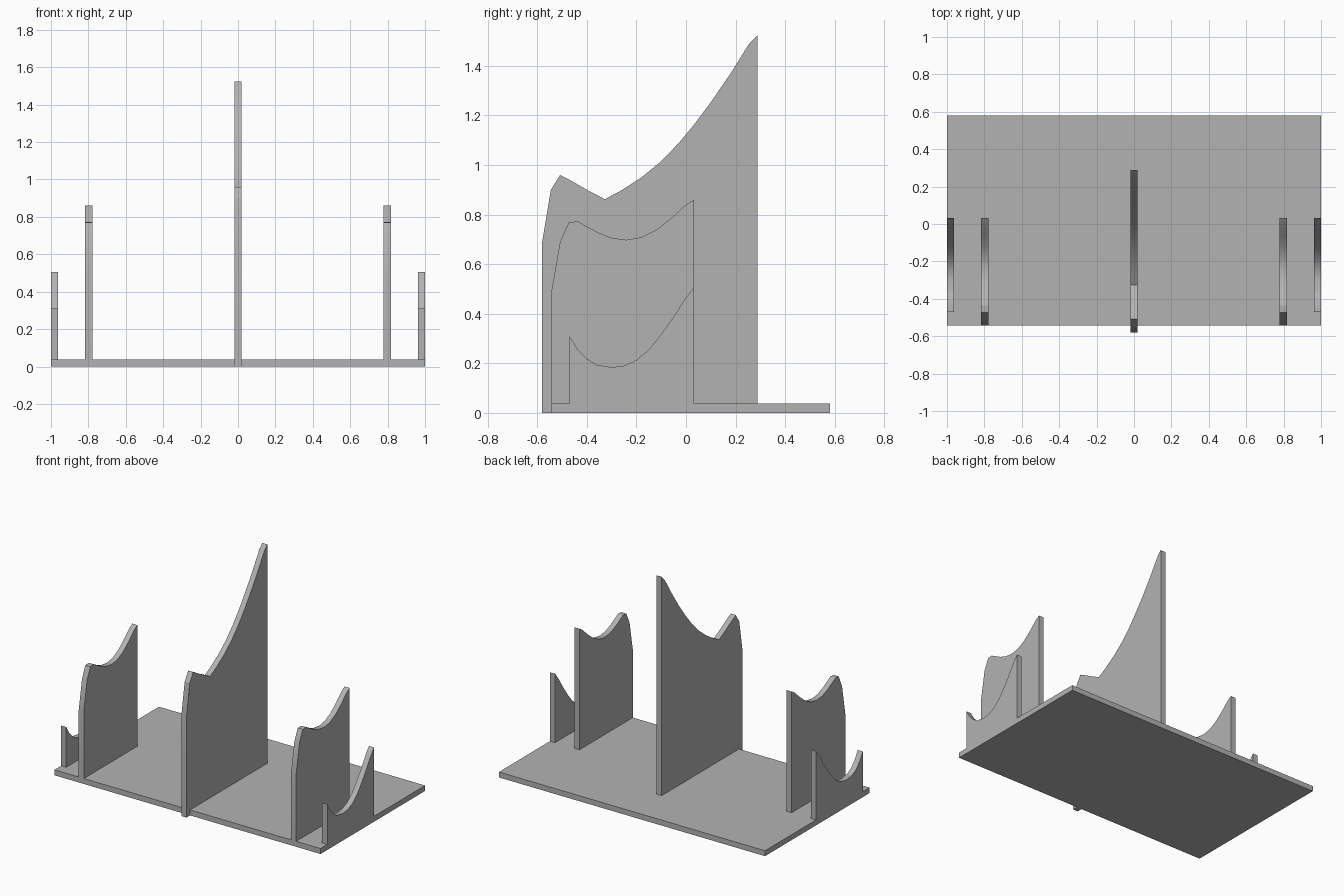
import bpy
import bmesh

cube = bpy.data.objects.get("Cube")
if cube:
    bpy.data.objects.remove(cube, do_unlink=True)

grey = bpy.data.materials.new("plain grey")
grey.use_nodes = True
COLOUR = (0.45, 0.45, 0.45, 1)
grey.diffuse_color = COLOUR
grey.node_tree.nodes["Principled BSDF"].inputs["Base Color"].default_value = COLOUR

BASE_TOP = 0.037
THICK = 0.038


def slab(name, x, width, outline):
    """Extrude a closed (y, z) outline along x, centred on x."""
    bm = bmesh.new()
    face = bm.faces.new([bm.verts.new((x - width / 2, y, z)) for y, z in outline])
    out = bmesh.ops.extrude_face_region(bm, geom=[face])
    moved = [v for v in out["geom"] if isinstance(v, bmesh.types.BMVert)]
    bmesh.ops.translate(bm, verts=moved, vec=(width, 0, 0))
    bmesh.ops.recalc_face_normals(bm, faces=bm.faces)
    mesh = bpy.data.meshes.new(name)
    bm.to_mesh(mesh)
    bm.free()
    mesh.materials.append(grey)
    obj = bpy.data.objects.new(name, mesh)
    bpy.context.collection.objects.link(obj)
    bpy.ops.object.select_all(action="DESELECT")
    obj.select_set(True)
    bpy.context.view_layer.objects.active = obj
    bpy.ops.object.shade_smooth_by_angle(angle=0.35)
    return obj


def rib(name, x, bottom, top):
    """Upright rib: a top edge running front to back, closed at the bottom."""
    slab(name, x, THICK, [(top[0][0], bottom)] + top + [(top[-1][0], bottom)])


# Base plate
slab("base_plate", 0, 2, [(-0.542, 0), (-0.542, BASE_TOP), (0.58, BASE_TOP), (0.58, 0)])

# Tall centre rib, overhanging the front edge; its foot is notched over the base
centre_top = [(-0.58, 0.69), (-0.545, 0.90), (-0.508, 0.96), (-0.47, 0.94),
              (-0.4, 0.9), (-0.327, 0.862), (-0.26, 0.898), (-0.18, 0.95),
              (-0.1, 1.015), (-0.03, 1.088), (0.03, 1.16), (0.1, 1.253),
              (0.18, 1.37), (0.255, 1.49), (0.288, 1.524)]
rib("centre_rib", 0, 0, centre_top)

# Paired ribs, stepping down towards the sides
middle_top = [(-0.543, 0.49), (-0.508, 0.69), (-0.472, 0.77), (-0.436, 0.772),
              (-0.4, 0.752), (-0.35, 0.725), (-0.3, 0.706), (-0.24, 0.698),
              (-0.18, 0.708), (-0.12, 0.738), (-0.06, 0.785), (0, 0.84), (0.032, 0.86)]
outer_top = [(-0.47, 0.31), (-0.436, 0.255), (-0.4, 0.218), (-0.36, 0.194),
             (-0.3, 0.184), (-0.25, 0.19), (-0.2, 0.213), (-0.15, 0.255),
             (-0.1, 0.317), (-0.05, 0.388), (0, 0.465), (0.032, 0.505)]
for side, sign in (("left", 1), ("right", -1)):
    rib(side + "_middle_rib", sign * 0.798, BASE_TOP, middle_top)
    rib(side + "_outer_rib", sign * 0.981, BASE_TOP, outer_top)
